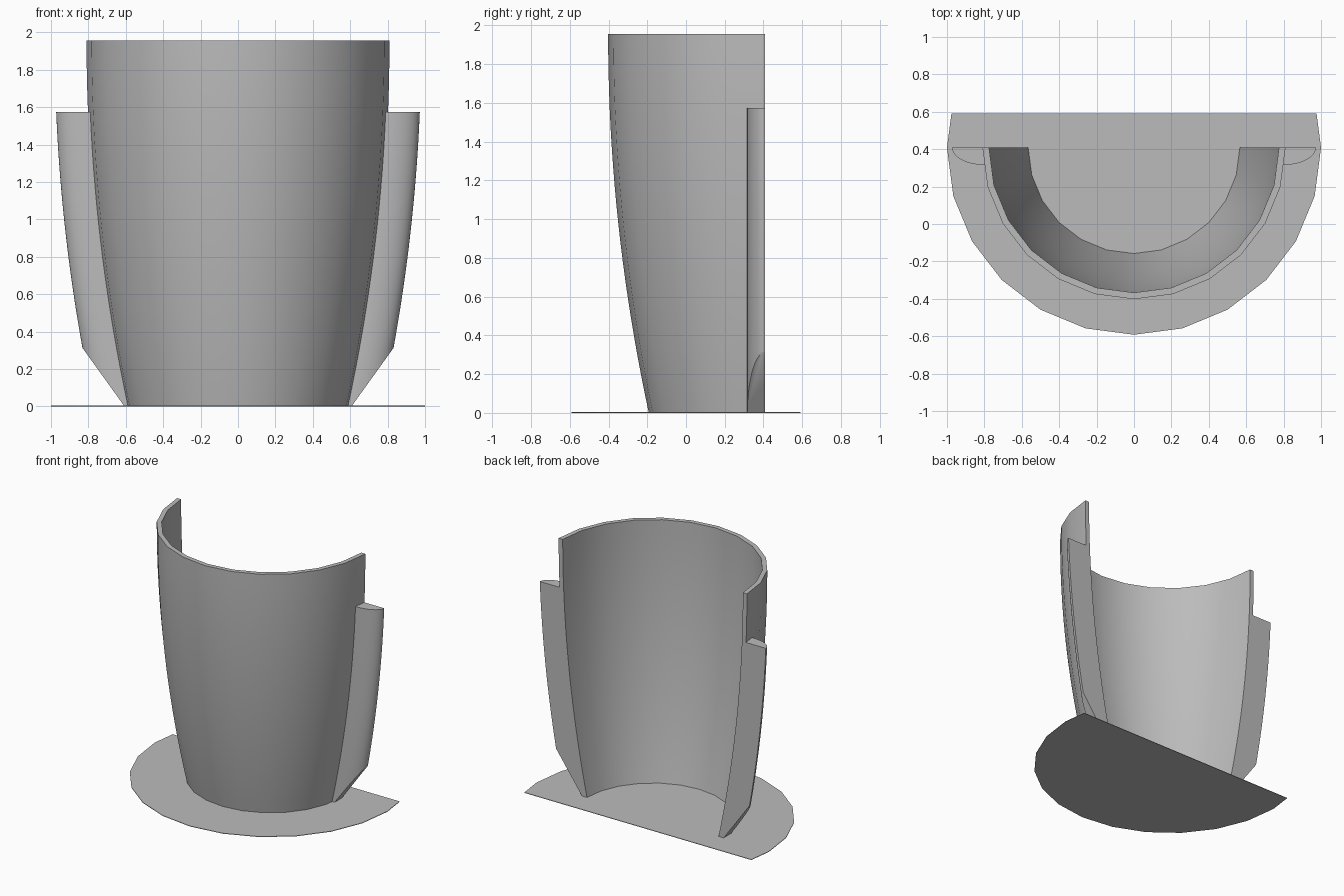
import bpy, bmesh, math
from mathutils import Vector

if "Cube" in bpy.data.objects:
    bpy.data.objects.remove(bpy.data.objects["Cube"], do_unlink=True)

CY = 0.408        # y of the shared axis and of the flat rear edges
HEIGHT = 1.955
WALL = 0.035

grey = bpy.data.materials.new("plain grey")
grey.use_nodes = True
grey.diffuse_color = (0.5, 0.5, 0.5, 1)
grey.node_tree.nodes["Principled BSDF"].inputs["Base Color"].default_value = (0.5, 0.5, 0.5, 1)


def radius(z):
    """Outer radius of the flared shell."""
    return 0.6 + 0.21 * (1 - (1 - z / HEIGHT) ** 2)


def finish(bm, name):
    bmesh.ops.recalc_face_normals(bm, faces=bm.faces)
    mesh = bpy.data.meshes.new(name)
    bm.to_mesh(mesh)
    bm.free()
    mesh.materials.append(grey)
    obj = bpy.data.objects.new(name, mesh)
    bpy.context.collection.objects.link(obj)
    return obj


def loft(sections):
    """Closed solid through rings of equal point count."""
    bm = bmesh.new()
    rings = [[bm.verts.new(p) for p in s] for s in sections]
    n = len(rings[0])
    for a, b in zip(rings, rings[1:]):
        for i in range(n):
            j = (i + 1) % n
            bm.faces.new((a[i], a[j], b[j], b[i]))
    bm.faces.new(rings[0])
    bm.faces.new(rings[-1])
    return bm


def smooth(obj):
    bpy.ops.object.select_all(action="DESELECT")
    obj.select_set(True)
    bpy.context.view_layer.objects.active = obj
    bpy.ops.object.shade_smooth_by_angle(angle=math.radians(30))


def cut(bm, point, normal):
    """Remove what lies on the normal side of a plane and cap the opening."""
    geom = bm.verts[:] + bm.edges[:] + bm.faces[:]
    res = bmesh.ops.bisect_plane(bm, geom=geom, plane_co=point, plane_no=normal, clear_outer=True)
    edges = [e for e in res["geom_cut"] if isinstance(e, bmesh.types.BMEdge)]
    bmesh.ops.holes_fill(bm, edges=edges, sides=0)


# Base plate: 24-sided disc with its rear sliced off
bm = bmesh.new()
bmesh.ops.create_circle(bm, cap_ends=True, segments=24, radius=1)
bmesh.ops.translate(bm, verts=bm.verts, vec=(0, CY, 0))
res = bmesh.ops.extrude_face_region(bm, geom=bm.faces[:])
top = [v for v in res["geom"] if isinstance(v, bmesh.types.BMVert)]
bmesh.ops.translate(bm, verts=top, vec=(0, 0, 0.004))
cut(bm, Vector((0, 1 - CY, 0)), Vector((0, 1, 0)))
finish(bm, "base_plate")

# Half-round shell: wall section swept through 180 degrees
SEG, LEVELS = 12, 20
levels = [HEIGHT * i / LEVELS for i in range(LEVELS + 1)]
wall = [(radius(z), z) for z in levels] + [(radius(z) - WALL, z) for z in reversed(levels)]
sweep = []
for k in range(SEG + 1):
    a = math.pi + math.pi * k / SEG
    sweep.append([(r * math.cos(a), CY + r * math.sin(a), z) for r, z in wall])
smooth(finish(loft(sweep), "shell"))

# Side flanges: quarter-oval section following the shell, bottom cut at a slant
FIN_TOP, WIDTH, DEPTH, ARC = 1.575, 0.17, 0.092, 10


def flange(side, name):
    rings = []
    for i in range(LEVELS + 1):
        z = FIN_TOP * i / LEVELS
        r = radius(z)
        pts = [(r - 0.015, CY)]
        for k in range(ARC + 1):
            t = math.pi / 2 * k / ARC
            pts.append((r + WIDTH * math.cos(t), CY - DEPTH * math.sin(t)))
        pts.append((r - 0.022, CY - DEPTH))
        rings.append([(side * x, y, z) for x, y in pts])
    bm = loft(rings)
    cut(bm, Vector((side * 0.837, CY, 0.32)), Vector((side * 0.32, 0, -0.23)))
    obj = finish(bm, name)

    # Screw hole
    tool = bmesh.new()
    bmesh.ops.create_cone(tool, cap_ends=True, segments=20, radius1=0.032, radius2=0.032, depth=0.6)
    for v in tool.verts:
        x, y, z = v.co
        v.co = (x + side * 0.84, z + CY, y + 1.03)
    cutter = finish(tool, name + "_hole_cutter")
    mod = obj.modifiers.new("hole", "BOOLEAN")
    mod.operation = "DIFFERENCE"
    mod.solver = "EXACT"
    mod.object = cutter
    bpy.ops.object.select_all(action="DESELECT")
    obj.select_set(True)
    bpy.context.view_layer.objects.active = obj
    bpy.ops.object.modifier_apply(modifier=mod.name)
    bpy.data.objects.remove(cutter, do_unlink=True)
    smooth(obj)


flange(1, "left_flange")
flange(-1, "right_flange")
